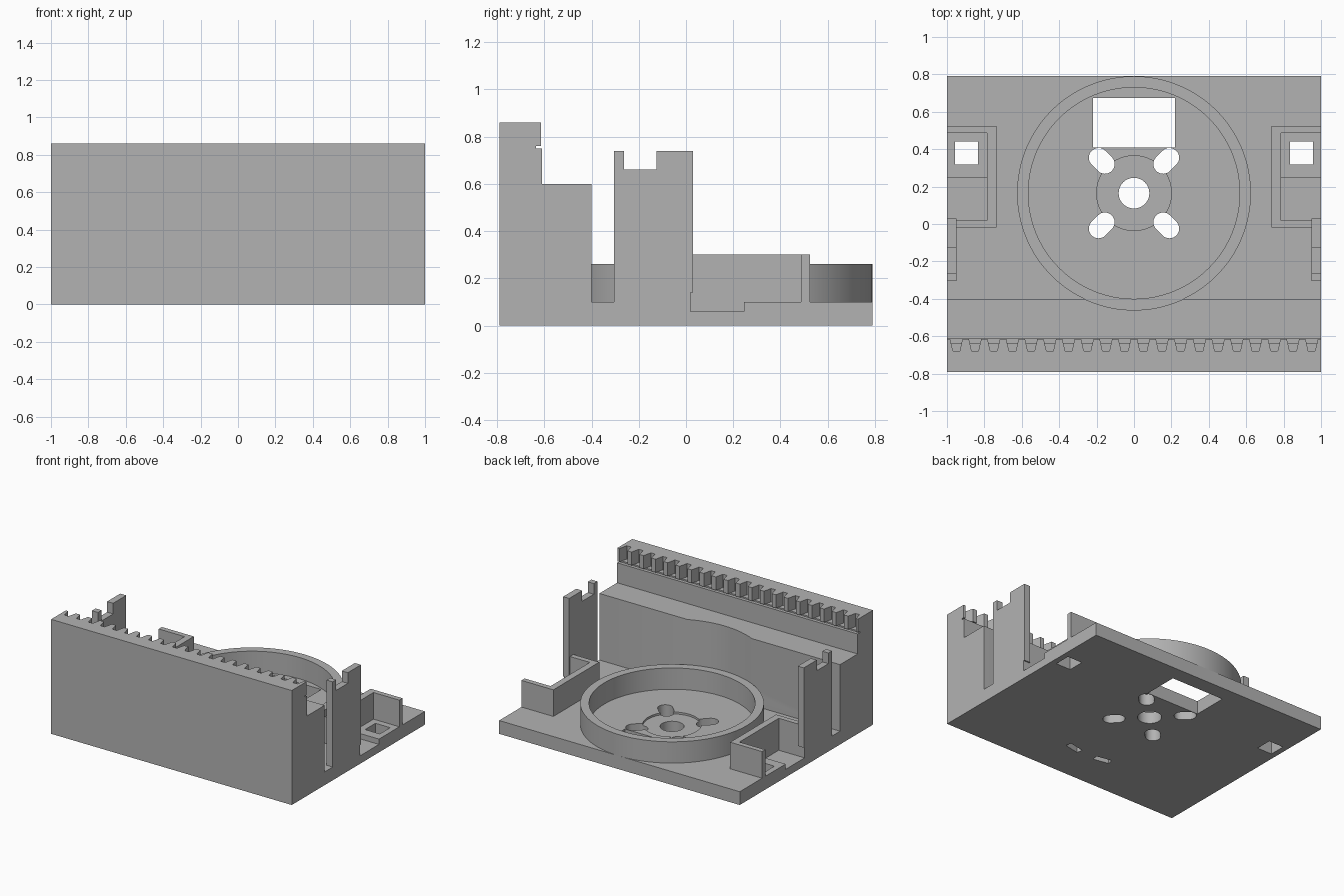
import bpy, bmesh
from math import sin, cos, pi, radians
from mathutils import Vector

old = bpy.data.objects.get("Cube")
if old:
    bpy.data.objects.remove(old, do_unlink=True)

grey = bpy.data.materials.new("plain grey")
grey.use_nodes = True
COLOUR = (0.45, 0.45, 0.45, 1)
grey.diffuse_color = COLOUR
grey.node_tree.nodes["Principled BSDF"].inputs["Base Color"].default_value = COLOUR

CY = 0.165          # centre of the round seat, on the y axis
FLOOR = 0.10        # top of the base plate


def prism(name, pts, lo, hi, axis="z"):
    """Extrude an outline: (x, y) along z, or (y, z) along x."""
    bm = bmesh.new()
    place = (lambda a, b: (a, b, lo)) if axis == "z" else (lambda a, b: (lo, a, b))
    face = bm.faces.new([bm.verts.new(place(a, b)) for a, b in pts])
    out = bmesh.ops.extrude_face_region(bm, geom=[face])
    step = Vector((0, 0, hi - lo)) if axis == "z" else Vector((hi - lo, 0, 0))
    bmesh.ops.translate(bm, vec=step,
                        verts=[g for g in out["geom"] if isinstance(g, bmesh.types.BMVert)])
    bmesh.ops.recalc_face_normals(bm, faces=bm.faces)
    mesh = bpy.data.meshes.new(name)
    bm.to_mesh(mesh)
    bm.free()
    mesh.materials.append(grey)
    obj = bpy.data.objects.new(name, mesh)
    bpy.context.collection.objects.link(obj)
    return obj


def rect(x0, x1, y0, y1):
    return [(x0, y0), (x1, y0), (x1, y1), (x0, y1)]


def circle(r, n=128, cx=0, cy=CY):
    return [(cx + r * cos(2 * pi * i / n), cy + r * sin(2 * pi * i / n)) for i in range(n)]


def turned(pts, angle):
    """Rotate an outline about the round seat and move it there."""
    c, s = cos(angle), sin(angle)
    return [(x * c - y * s, CY + x * s + y * c) for x, y in pts]


def capsule(x0, x1, r, n=16):
    right = [(x1 + r * cos(a), r * sin(a)) for a in (pi * i / n - pi / 2 for i in range(n + 1))]
    left = [(x0 - r * cos(a), -r * sin(a)) for a in (pi * i / n - pi / 2 for i in range(n + 1))]
    return right + left


def cut(obj, pts, lo, hi):
    cutter = prism("cutter", pts, lo, hi)
    cutter.hide_render = True
    mod = obj.modifiers.new("cut", "BOOLEAN")
    mod.operation, mod.solver, mod.object = "DIFFERENCE", "EXACT", cutter
    bpy.context.view_layer.objects.active = obj
    bpy.ops.object.modifier_apply(modifier=mod.name)
    bpy.data.objects.remove(cutter, do_unlink=True)


# Base plate and stepped front wall in one profile
body = prism("base_and_front_wall", [
    (-.79, 0), (.79, 0), (.79, FLOOR), (-.4, FLOOR), (-.4, .6), (-.61, .6),
    (-.61, .75), (-.635, .75), (-.635, .76), (-.615, .76), (-.615, .86), (-.79, .86)],
    -1, 1, "x")

# Rack teeth along the top of the wall
comb = [(-1.1, -.5), (-1.1, -.61)]
for i in range(20):
    x = -.95 + i * .1
    comb += [(x - .034, -.61), (x - .018, -.68), (x + .018, -.68), (x + .034, -.61)]
comb += [(1.1, -.61), (1.1, -.5)]
cut(body, comb, .76, .95)

# Round relief in the wall, hub recess and centre hole
cut(body, circle(.625), .255, .7)
cut(body, circle(.2, 64), .085, .2)
cut(body, circle(.082, 48), -.1, .2)

# Cable window, diagonal screw slots, blind slots underneath
cut(body, rect(-.22, .22, .41, .675), -.1, .2)
for k in range(4):
    cut(body, turned(capsule(.22, .268, .052), pi / 4 + k * pi / 2), -.1, .2)
for side in (-1, 1):
    cut(body, turned(rect(-.06, .06, -.685, -.64), side * radians(11)), -.1, .2)

# Corner square holes and switch pockets
for s in (-1, 1):
    cut(body, rect(*sorted((s * .834, s * .957)), .317, .44), -.1, .2)
    cut(body, rect(*sorted((s * .785, s * 1.1)), .02, .245), .06, .2)

# Round seat rim
rim = prism("seat_rim", circle(.625), FLOOR - .01, .26)
cut(rim, circle(.565), 0, .4)

# Side posts and switch brackets
for s, label in ((1, "left"), (-1, "right")):
    prism(label + "_post", [
        (-.305, FLOOR - .02), (.02, FLOOR - .02), (.02, .14), (.03, .14), (.03, .74),
        (-.125, .74), (-.125, .66), (-.262, .66), (-.262, .74), (-.305, .74)],
        *sorted((s * .95, s)), "x")
    outline = [(1, .525), (.735, .525), (.735, -.02), (.96, -.02), (.96, .02),
               (.785, .02), (.785, .487), (1, .487)]
    prism(label + "_bracket", [(s * x, y) for x, y in outline], FLOOR - .01, .3)

# Smooth round walls, keep hard edges
bpy.ops.object.select_all(action="DESELECT")
for obj in (body, rim):
    obj.select_set(True)
bpy.context.view_layer.objects.active = body
bpy.ops.object.shade_smooth_by_angle(angle=radians(25))
